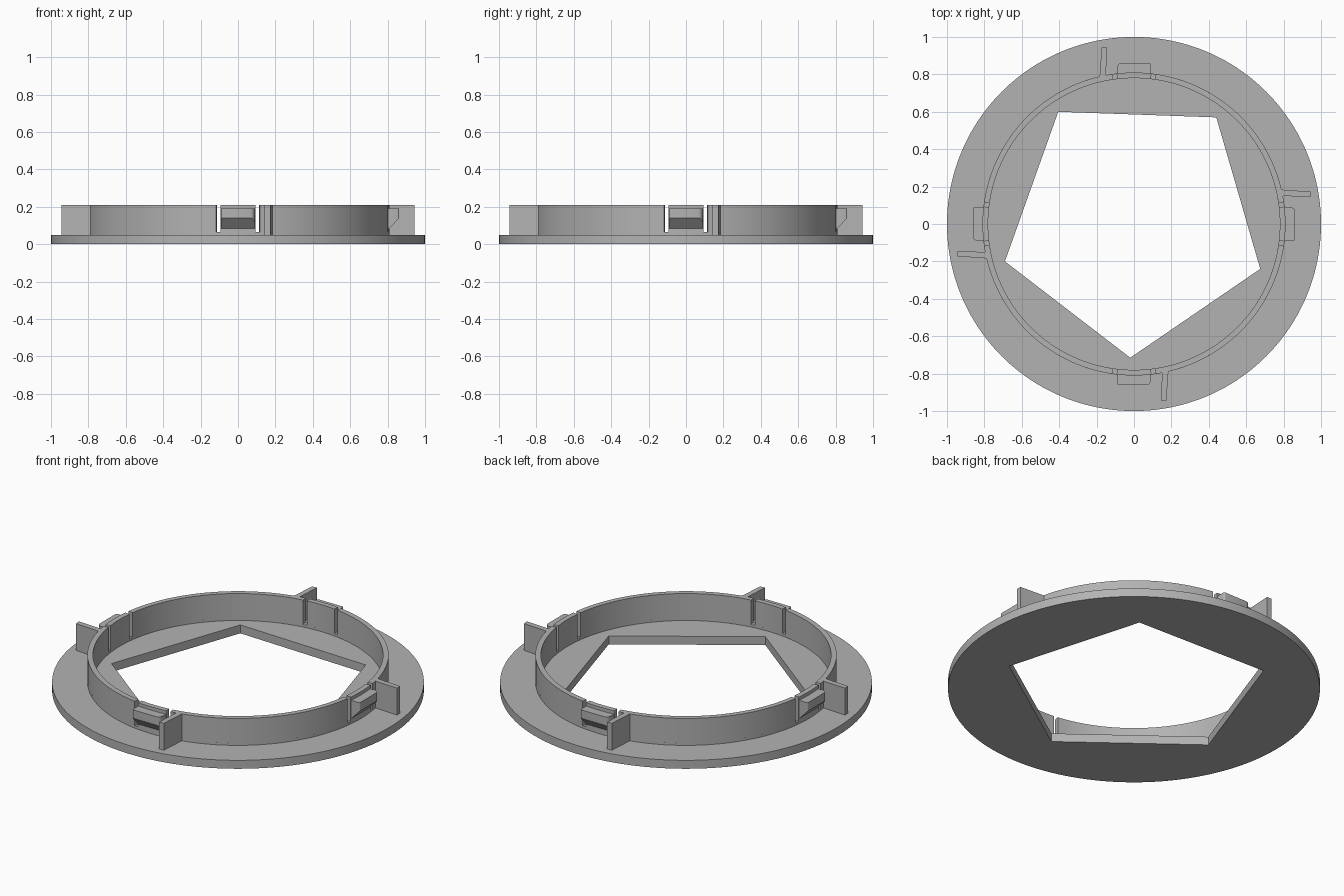
import bpy, bmesh
from math import sin, cos, pi, radians
from mathutils import Matrix

cube = bpy.data.objects.get("Cube")
if cube:
    bpy.data.objects.remove(cube, do_unlink=True)

grey = bpy.data.materials.new("mid grey plastic")
grey.use_nodes = True
COLOUR = (0.45, 0.45, 0.45, 1)
grey.diffuse_color = COLOUR
grey.node_tree.nodes["Principled BSDF"].inputs["Base Color"].default_value = COLOUR

PLATE_TOP, FOOT_TOP, WALL_TOP = 0.05, 0.065, 0.21
R_IN, R_OUT = 0.78, 0.81
QUARTERS = [("right", 0), ("back", pi / 2), ("left", pi), ("front", -pi / 2)]


def arc(radius, start, end, steps):
    return [(radius * cos(start + (end - start) * i / steps),
             radius * sin(start + (end - start) * i / steps)) for i in range(steps + 1)]


def circle(radius, steps=160):
    return arc(radius, 0, 2 * pi, steps)[:-1]


def finish(obj):
    obj.data.materials.clear()
    obj.data.materials.append(grey)
    bpy.ops.object.select_all(action='DESELECT')
    obj.select_set(True)
    bpy.context.view_layer.objects.active = obj
    bpy.ops.object.shade_smooth_by_angle(angle=radians(25))


def prism(name, outlines, z0, z1, turn=0):
    """Extrude flat outlines; a second outline inside the first becomes a hole."""
    curve = bpy.data.curves.new(name, 'CURVE')
    curve.dimensions = '2D'
    curve.fill_mode = 'BOTH'
    curve.extrude = (z1 - z0) / 2
    for outline in outlines:
        spline = curve.splines.new('POLY')
        spline.points.add(len(outline) - 1)
        for point, (x, y) in zip(spline.points, outline):
            point.co = (x, y, 0, 1)
        spline.use_cyclic_u = True
    temp = bpy.data.objects.new(name + " outline", curve)
    bpy.context.collection.objects.link(temp)
    graph = bpy.context.evaluated_depsgraph_get()
    mesh = bpy.data.meshes.new_from_object(temp.evaluated_get(graph))
    bpy.data.objects.remove(temp, do_unlink=True)
    bpy.data.curves.remove(curve)

    bm = bmesh.new()
    bm.from_mesh(mesh)
    bmesh.ops.remove_doubles(bm, verts=bm.verts, dist=0.0001)
    bmesh.ops.recalc_face_normals(bm, faces=bm.faces)
    bm.transform(Matrix.Rotation(turn, 4, 'Z') @ Matrix.Translation((0, 0, (z0 + z1) / 2)))
    bm.to_mesh(mesh)
    bm.free()
    obj = bpy.data.objects.new(name, mesh)
    bpy.context.collection.objects.link(obj)
    finish(obj)
    return obj


def clip(name, turn):
    """Wedge-shaped catch with one strongly rounded outer corner."""
    profile = [(0.79, 0.085), (0.81, 0.085), (0.862, 0.14), (0.862, 0.19), (0.79, 0.19)]
    bm = bmesh.new()
    face = bm.faces.new([bm.verts.new((x, -0.09, z)) for x, z in profile])
    new = bmesh.ops.extrude_face_region(bm, geom=[face])["geom"]
    bmesh.ops.translate(bm, vec=(0, 0.18, 0), verts=[g for g in new if isinstance(g, bmesh.types.BMVert)])
    bmesh.ops.recalc_face_normals(bm, faces=bm.faces)
    for side, size in ((1, 0.025), (-1, 0.01)):
        edges = [e for e in bm.edges
                 if all(v.co.x > 0.85 and v.co.y * side > 0.085 for v in e.verts)]
        bmesh.ops.bevel(bm, geom=edges, offset=size, segments=5, profile=0.5, affect='EDGES')
    bm.transform(Matrix.Rotation(turn, 4, 'Z'))
    mesh = bpy.data.meshes.new(name)
    bm.to_mesh(mesh)
    bm.free()
    obj = bpy.data.objects.new(name, mesh)
    bpy.context.collection.objects.link(obj)
    finish(obj)


# Round flange with the five-sided opening
pentagon = [(-0.405, 0.60), (0.44, 0.57), (0.675, -0.24), (-0.02, -0.715), (-0.69, -0.20)]
prism("flange_plate", [circle(1.0), pentagon], 0, PLATE_TOP)

# Continuous foot of the collar, below the slots
prism("collar_foot", [circle(R_OUT), circle(R_IN)], PLATE_TOP, FOOT_TOP)

TAB, WALL = radians(6.6), radians(8.3)
for side, turn in QUARTERS:
    # Collar wall between the slots
    wall = arc(R_OUT, WALL, pi / 2 - WALL, 36) + arc(R_IN, pi / 2 - WALL, WALL, 36)
    prism("collar_wall_" + side, [wall], FOOT_TOP, WALL_TOP, turn)
    # Springy tab and its catch
    tab = arc(R_OUT, -TAB, TAB, 8) + arc(R_IN, TAB, -TAB, 8)
    prism("spring_tab_" + side, [tab], FOOT_TOP, WALL_TOP, turn)
    clip("clip_" + side, turn)
    # Thin outward fin beside the tab
    fin = [(0.775, 0.152), (0.943, 0.143), (0.943, 0.173), (0.80, 0.183), (0.775, 0.187)]
    prism("fin_" + side, [fin], PLATE_TOP, WALL_TOP, turn)
